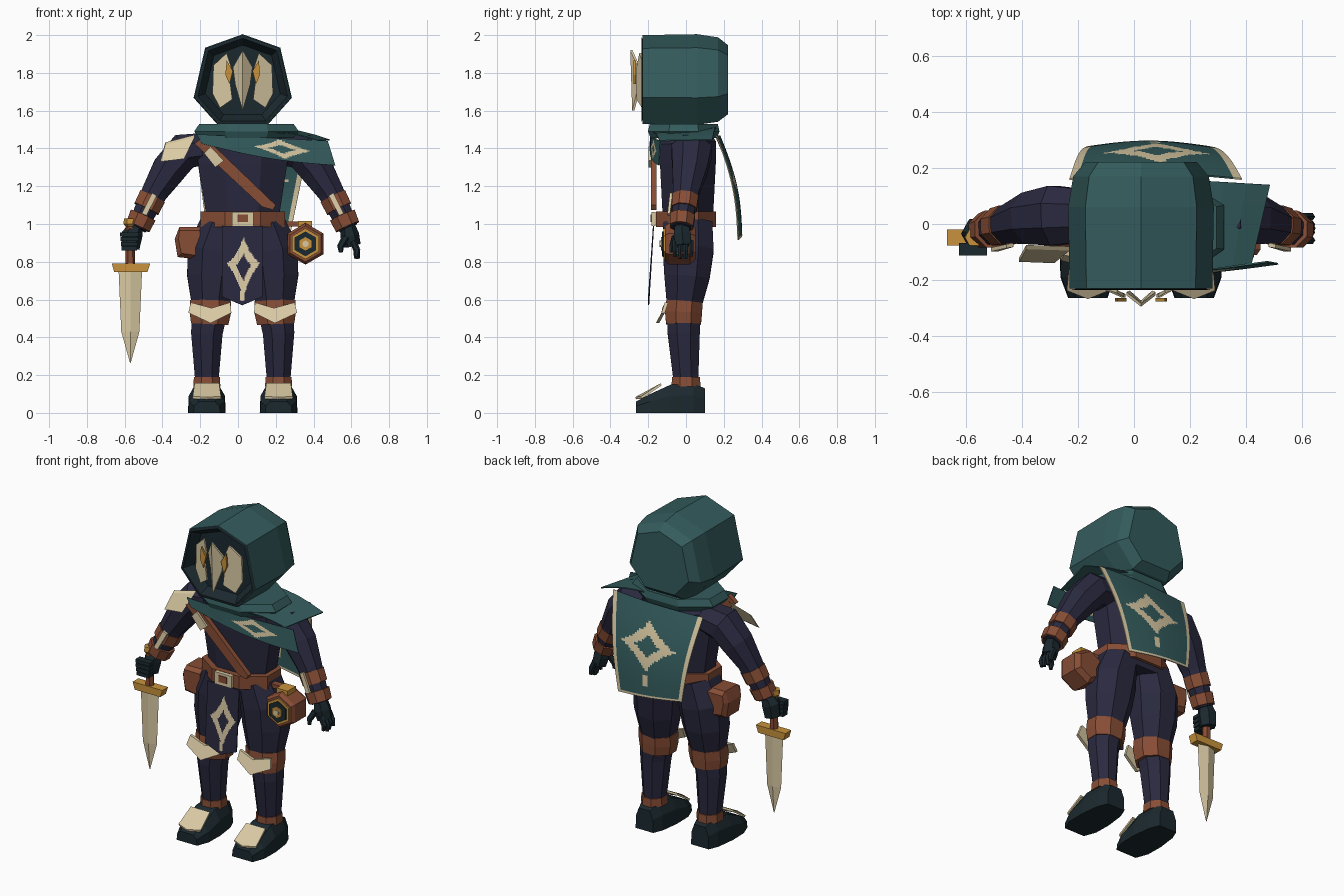
import bpy, bmesh, math
from mathutils import Vector as V

if "Cube" in bpy.data.objects:
    bpy.data.objects.remove(bpy.data.objects["Cube"])

CX = 0.025  # body centre line


def material(name, rgb):
    m = bpy.data.materials.new(name)
    m.diffuse_color = (*rgb, 1)
    m.use_nodes = True
    m.node_tree.nodes["Principled BSDF"].inputs["Base Color"].default_value = m.diffuse_color
    return m


NAVY = material("navy cloth", (.023, .022, .050))
TEAL = material("teal cloth", (.034, .105, .108))
DARK = material("dark leather", (.011, .022, .028))
BROWN = material("brown leather", (.245, .075, .036))
IVORY = material("ivory plate", (.70, .59, .37))
GOLD = material("gold metal", (.58, .29, .045))


def finish(name, bm, *mats, fix=True):
    if fix:
        bmesh.ops.recalc_face_normals(bm, faces=bm.faces[:])
    me = bpy.data.meshes.new(name)
    bm.to_mesh(me)
    bm.free()
    for m in mats:
        me.materials.append(m)
    ob = bpy.data.objects.new(name, me)
    bpy.context.collection.objects.link(ob)
    return ob


def skin(name, loops, mat, cap_start=True):
    """Bridge a list of point loops and cap the ends."""
    bm = bmesh.new()
    vs = [[bm.verts.new(p) for p in lp] for lp in loops]
    n = len(vs[0])
    for a, b in zip(vs, vs[1:]):
        for i in range(n):
            bm.faces.new((a[i], a[(i + 1) % n], b[(i + 1) % n], b[i]))
    if cap_start:
        bm.faces.new(vs[0])
    bm.faces.new(vs[-1])
    return finish(name, bm, mat)


def loft(name, rings, mat, n=8, turn=0.5):
    """Tube through rings (x, y, z, rx, ry)."""
    cs = [V(r[:3]) for r in rings]
    loops = []
    for i, r in enumerate(rings):
        t = (cs[min(i + 1, len(cs) - 1)] - cs[max(i - 1, 0)]).normalized()
        b = t.cross(V((0, 1, 0))).normalized()
        a = b.cross(t)
        loops.append([cs[i] + a * r[4] * math.cos(k) + b * r[3] * math.sin(k)
                      for k in [2 * math.pi * (j + turn) / n for j in range(n)]])
    return skin(name, loops, mat)


def slab(name, pts, off, mat):
    """Polygon extruded along an offset."""
    return skin(name, [[V(p) for p in pts], [V(p) + V(off) for p in pts]], mat)


def plate(name, xz, y, depth, mat):
    return slab(name, [(x, y, z) for x, z in xz], (0, depth, 0), mat)


def box(name, c, s, mat):
    x, y, z = c
    a, b, d = (q / 2 for q in s)
    return plate(name, [(x - a, z - d), (x + a, z - d), (x + a, z + d), (x - a, z + d)], y - b, 2 * b, mat)


def sheet(name, corners, bow, mats, rule, n=40):
    """Thin cloth over corners (bl, br, tr, tl); rule(u, v) picks the colour."""
    A, B, C, D = map(V, corners)
    bm = bmesh.new()
    g = [[bm.verts.new((A.lerp(B, i / n)).lerp(D.lerp(C, i / n), j / n) + V(bow(i / n, j / n)))
          for j in range(n + 1)] for i in range(n + 1)]
    for i in range(n):
        for j in range(n):
            f = bm.faces.new((g[i][j], g[i + 1][j], g[i + 1][j + 1], g[i][j + 1]))
            f.material_index = int(rule((i + .5) / n, (j + .5) / n))
    ob = finish(name, bm, *mats, fix=False)
    mod = ob.modifiers.new("cloth thickness", 'SOLIDIFY')
    mod.thickness, mod.offset = .006, 0
    return ob


def emblem(u, v, uc, vc, a, b, hole=.55):
    d = abs((u - uc) / a) ** .8 + abs((v - vc) / b) ** .8
    return hole < d < 1


# hood and its recessed lining
HEPT = [(0, .24), (.195, .17), (.255, -.09), (.13, -.23), (-.13, -.23), (-.255, -.09), (-.195, .17)]


def hept(y, k):
    return [(CX + x * k, y, 1.76 + z * k) for x, z in HEPT]


skin("hood", [hept(-.23, .97), hept(-.23, 1), hept(.06, 1.02), hept(.17, .95), hept(.222, .78)], TEAL, False)
skin("hood_lining", [hept(-.232, .99), hept(-.235, .93), hept(-.18, .78)], DARK, False)

# mask: ridged centre plate, two cheek plates, two eyes
for s in (-1, 1):
    slab("mask_centre", [(CX, -.295, 1.92), (CX + s * .052, -.255, 1.83), (CX + s * .04, -.25, 1.74),
                         (CX, -.285, 1.60)], (0, .012, 0), IVORY)
    cheek = [(.155, 1.84), (.085, 1.905), (.06, 1.83), (.068, 1.76), (.055, 1.66), (.12, 1.615), (.16, 1.69)]
    slab("mask_cheek", [(CX + s * x, -.29 + .4 * x + .06 * abs(z - 1.76), z) for x, z in cheek],
         (0, .012, 0), IVORY)
    plate("eye", [(CX + s * x, z) for x, z in ((.085, 1.865), (.052, 1.81), (.07, 1.74), (.092, 1.79))],
          -.277, .012, GOLD)

# torso, neck and collar
loft("torso", [(CX, .01, .95, .20, .14), (CX, .01, 1.05, .21, .145), (CX, .01, 1.32, .255, .16),
               (CX, .01, 1.43, .26, .16), (CX, .0, 1.50, .15, .12)], NAVY)
loft("neck", [(CX, 0, 1.47, .1, .09), (CX, 0, 1.60, .1, .09)], DARK)
loft("collar", [(.045, -.012, 1.455, .27, .19), (.045, -.012, 1.49, .30, .205), (.045, -.012, 1.53, .27, .195)], TEAL)

# shoulder mantle, front drape and back cape
sheet("mantle", [(.15, -.18, 1.485), (.42, -.14, 1.44), (.485, .14, 1.445), (.15, .16, 1.51)],
      lambda u, v: (0, 0, .015 * math.sin(math.pi * u)), [TEAL], lambda u, v: 0, 4)
sheet("front_drape", [(-.19, -.19, 1.425), (.515, -.142, 1.31), (.475, -.135, 1.44), (-.22, -.185, 1.475)],
      lambda u, v: (0, -.015 * math.sin(math.pi * u), -.02 * math.sin(math.pi * u) * (1 - v)), [TEAL, IVORY],
      lambda u, v: emblem(u, v, .625, .52, .23, .46), 48)
sheet("back_cape", [(.27, .275, .915), (-.165, .275, .965), (-.23, .16, 1.46), (.385, .16, 1.47)],
      lambda u, v: (0, .03 * math.sin(math.pi * v) + .02 * math.sin(math.pi * u), 0), [TEAL, IVORY],
      lambda u, v: u < .04 or u > .96 or v < .03 or emblem(u, v, .47, .56, .36, .28)
      or (abs(u - .47) < .04 and .12 < v < .24))

# chest strap with buckle, shoulder guard
plate("chest_strap", [(-.23, 1.425), (-.18, 1.465), (.20, 1.10), (.185, 1.075), (.13, 1.09)], -.185, .03, BROWN)
plate("strap_buckle", [(-.18, 1.375), (-.145, 1.41), (-.075, 1.335), (-.12, 1.30)], -.198, .015, IVORY)
slab("shoulder_guard", [(-.41, -.135, 1.33), (-.385, -.09, 1.42), (-.23, -.095, 1.46), (-.285, -.14, 1.345)],
     (0, .015, .012), IVORY)

# belt, buckle and front tabard
loft("belt", [(CX, 0, .985, .243, .172), (CX, 0, 1.065, .243, .172)], BROWN)
box("belt_buckle", (CX, -.172, 1.027), (.115, .022, .075), IVORY)
box("buckle_inset", (CX, -.184, 1.03), (.055, .008, .04), BROWN)
sheet("tabard", [(-.085, -.198, .615), (.13, -.198, .615), (.13, -.172, .99), (-.085, -.172, .99)],
      lambda u, v: (0, 0, -.045 * (1 - abs(2 * u - 1)) * (1 - v)), [NAVY, IVORY],
      lambda u, v: emblem(u, v, .53, .48, .42, .39) or (abs(u - .51) < .05 and .06 < v < .17))

# legs, boots and arms, mirrored
for s in (-1, 1):
    def X(x):
        return CX + s * x
    loft("leg", [(X(.115), .01, 1.0, .12, .14), (X(.155), .012, .86, .15, .145), (X(.165), .005, .72, .14, .13),
                 (X(.172), -.01, .56, .105, .098), (X(.19), -.012, .42, .09, .092),
                 (X(.19), 0, .16, .066, .07)], NAVY)
    loft("knee_band", [(X(.175), -.013, .47, .107, .1), (X(.172), -.013, .53, .118, .106),
                       (X(.17), -.008, .59, .118, .104)], BROWN)
    slab("knee_plate", [(X(.065), -.112, .585), (X(.165), -.125, .555), (X(.275), -.112, .585), (X(.288), -.13, .53),
                        (X(.17), -.16, .475), (X(.06), -.13, .53)], (0, .018, 0), IVORY)
    loft("ankle_band", [(X(.19), 0, .14, .078, .083), (X(.19), 0, .19, .074, .08)], BROWN)

    def sole(y, w, z):
        return [(X(-w + .19), y, 0), (X(w + .19), y, 0), (X(w * .96 + .19), y, z * .6), (X(w * .62 + .19), y, z),
                (X(-w * .62 + .19), y, z), (X(-w * .96 + .19), y, z * .6)]
    skin("boot", [sole(-.265, .07, .06), sole(-.19, .098, .10), sole(-.08, .1, .15), sole(.04, .085, .155),
                  sole(.1, .06, .13)], DARK)
    slab("toe_plate", [(X(.115), -.235, .075), (X(.19), -.265, .072), (X(.265), -.235, .075), (X(.255), -.13, .145),
                       (X(.125), -.13, .145)], (0, -.003, .012), IVORY)
    # arm path
    loft("arm", [(X(.19), .03, 1.40, .09, .10), (X(.31), .03, 1.385, .105, .115), (X(.39), .02, 1.29, .098, .10),
                 (X(.465), 0, 1.17, .075, .075), (X(.56), -.025, .98, .055, .055)], NAVY)
    loft("upper_bracer", [(X(.478), -.003, 1.145, .078, .075), (X(.51), -.01, 1.08, .076, .072)], BROWN)
    loft("lower_bracer", [(X(.528), -.018, 1.045, .077, .072), (X(.555), -.024, .985, .072, .066)], BROWN)
    slab("bracer_plate", [(X(.455), -.082, 1.15), (X(.48), -.086, 1.165), (X(.535), -.098, 1.055), (X(.51), -.098, 1.045)],
         (0, .014, 0), IVORY)

# open hand on the right
loft("open_palm", [(.58, -.022, .99, .04, .042), (.592, -.02, .94, .05, .052), (.605, -.015, .885, .045, .05)], DARK, 6)
for i in range(4):
    y = -.058 + i * .028
    loft("finger", [(.607, y, .91, .018, .015), (.63, y, .86, .018, .015),
                    (.625 + .008 * (i % 2), y, .81 + .012 * abs(i - 1.5), .012, .011)], DARK, 6)
loft("thumb", [(.57, -.06, .93, .02, .018), (.542, -.075, .88, .018, .016), (.545, -.078, .85, .011, .011)], DARK, 6)

# gripping hand and sword
SX, SY = -.57, -.048
loft("closed_palm", [(-.54, -.025, .99, .038, .042), (-.56, -.03, .945, .055, .055), (-.57, -.035, .87, .048, .05)], DARK, 6)
for i in range(4):
    box("curled_finger", (SX - .005, SY - .042, .945 - i * .025), (.1 - .006 * i, .045, .021), DARK)
loft("sword_pommel", [(SX, SY, .985, .022, .022), (SX, SY, 1.0, .036, .036), (SX, SY, 1.03, .034, .034)], GOLD, 6)
loft("sword_grip", [(SX, SY, .78, .026, .026), (SX, SY, 1.0, .024, .024)], BROWN, 6)
plate("sword_guard", [(-.655, .745), (-.48, .745), (-.465, .79), (-.668, .79)], SY - .028, .056, GOLD)
loft("sword_blade", [(SX, SY, .75, .062, .018), (SX, SY, .43, .048, .015), (SX, SY, .265, .002, .002)], IVORY, 4, 0)

# hip pouch on the left
skin("hip_pouch", [[(-.20, y, .985 - k), (-.31, y, .985 - k), (-.335 + k, y, .92), (-.32 + k, y, .825 + k),
                    (-.23, y, .815 + k), (-.20, y, .85)] for y, k in ((-.085, .02), (-.06, 0), (.06, 0), (.085, .02))], BROWN)


# hexagonal hip lantern on the right
def hexa(r):
    return [(.357 + r * math.sin(k * math.pi / 3), .895 + r * math.cos(k * math.pi / 3)) for k in range(6)]


skin("lantern_case", [[(x, y, z) for x, z in hexa(r)] for y, r in ((-.11, .095), (-.09, .11), (.02, .11), (.05, .085))], BROWN)
plate("lantern_ring", hexa(.082), -.119, .01, GOLD)
plate("lantern_glass", hexa(.066), -.126, .008, DARK)
plate("lantern_flame", hexa(.036), -.133, .008, GOLD)
plate("lantern_core", hexa(.018), -.139, .007, IVORY)
box("lantern_cap", (.355, -.035, 1.0), (.075, .08, .03), GOLD)
box("lantern_hook", (.29, -.02, 1.0), (.09, .04, .025), BROWN)
